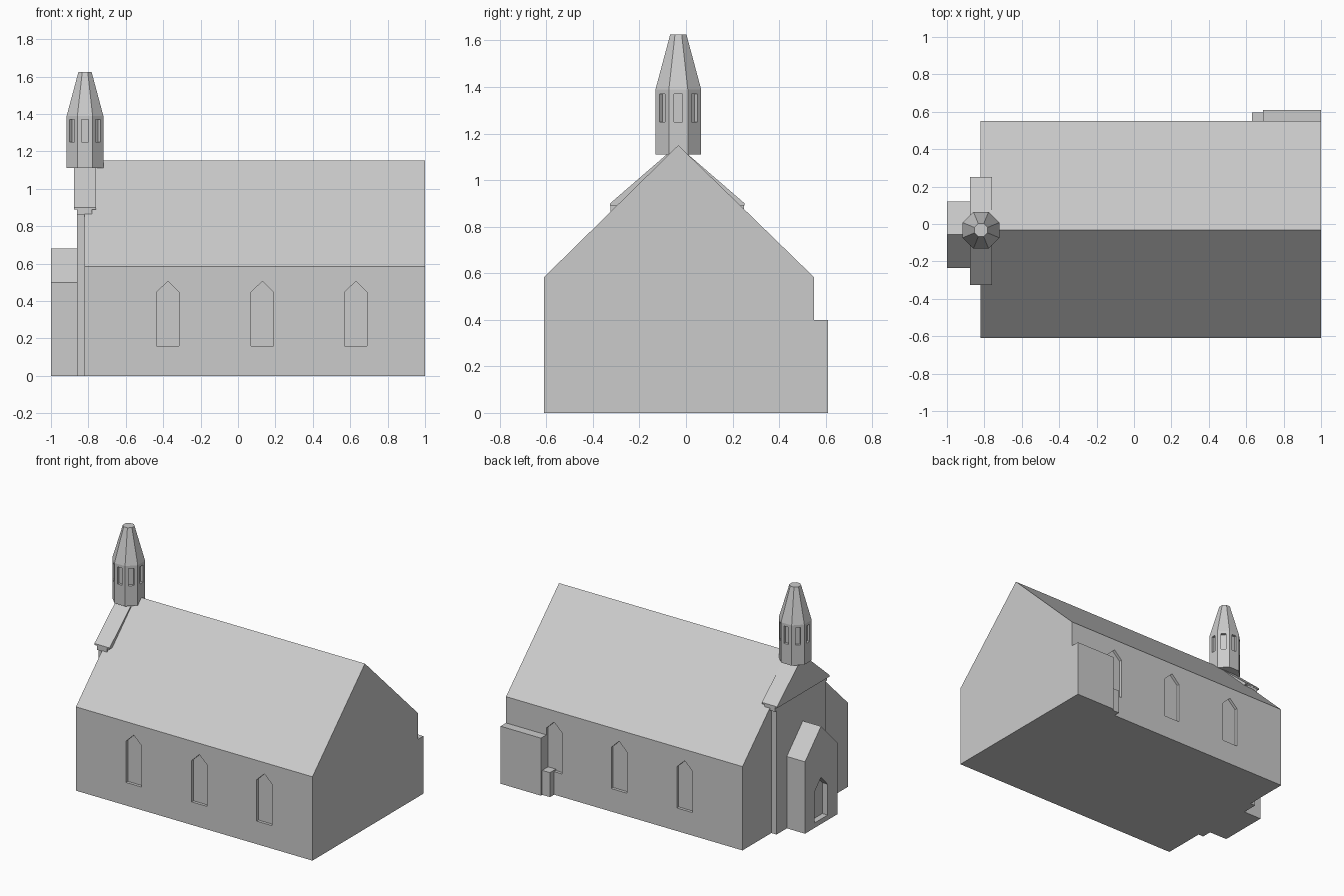
import bpy, bmesh, math
from mathutils import Matrix, Vector

if "Cube" in bpy.data.objects:
    bpy.data.objects.remove(bpy.data.objects["Cube"])

stone = bpy.data.materials.new("light grey stone")
stone.diffuse_color = (0.6, 0.6, 0.6, 1)
stone.use_nodes = True
stone.node_tree.nodes["Principled BSDF"].inputs["Base Color"].default_value = stone.diffuse_color


def add_object(name, bm):
    bmesh.ops.recalc_face_normals(bm, faces=bm.faces)
    mesh = bpy.data.meshes.new(name)
    bm.to_mesh(mesh)
    bm.free()
    mesh.materials.append(stone)
    obj = bpy.data.objects.new(name, mesh)
    bpy.context.collection.objects.link(obj)
    return obj


def extrude(bm, points, offset):
    """Closed 3D polygon pushed along an offset into a solid."""
    face = bm.faces.new([bm.verts.new(p) for p in points])
    out = bmesh.ops.extrude_face_region(bm, geom=[face])["geom"]
    moved = [v for v in out if isinstance(v, bmesh.types.BMVert)]
    bmesh.ops.translate(bm, verts=moved, vec=offset)


def profile_x(name, yz, x0, x1):
    """Solid with a y-z profile running along x."""
    bm = bmesh.new()
    extrude(bm, [(x0, y, z) for y, z in yz], (x1 - x0, 0, 0))
    return add_object(name, bm)


def gable(y0, y1, ridge, z0, eave, top):
    return [(y0, z0), (y1, z0), (y1, eave), (ridge, top), (y0, eave)]


def cut(obj, bm):
    """Carve the solids of bm out of obj."""
    cutter = add_object("cutter", bm)
    cutter.hide_render = True
    mod = obj.modifiers.new("cut", 'BOOLEAN')
    mod.operation = 'DIFFERENCE'
    mod.solver = 'EXACT'
    mod.object = cutter
    bpy.context.view_layer.objects.active = obj
    bpy.ops.object.modifier_apply(modifier=mod.name)
    bpy.data.objects.remove(cutter)


# Nave with three pointed window recesses in each long wall
FRONT, BACK, RIDGE, DEPTH = -0.61, 0.55, -0.033, 0.02
nave = profile_x("nave", gable(FRONT, BACK, RIDGE, 0, 0.583, 1.15), -0.82, 1.0)
bm = bmesh.new()
for cx in (-0.375, 0.13, 0.63):
    shape = gable(cx - 0.06, cx + 0.06, cx, 0.16, 0.447, 0.505)
    for y0, y1 in ((FRONT - 0.05, FRONT + DEPTH), (BACK + 0.05, BACK - DEPTH)):
        extrude(bm, [(x, y0, z) for x, z in shape], (0, y1 - y0, 0))
cut(nave, bm)

# Low annex behind, with a step beside it
profile_x("annex", [(0.5, 0), (0.61, 0), (0.61, 0.4), (0.5, 0.4)], 0.69, 1.0)
profile_x("annex_step", [(0.5, 0), (0.595, 0), (0.595, 0.17), (0.5, 0.17)], 0.63, 0.69)

# Raised end wall carrying the bell turret, with its corbels and coping
MID = -0.037
profile_x("end_wall", gable(MID - 0.27, MID + 0.27, MID, 0, 0.88, 1.11), -0.86, -0.80)
profile_x("corbel", gable(MID - 0.287, MID + 0.287, MID, 0.86, 0.89, 1.13), -0.86, -0.78)
profile_x("coping", gable(MID - 0.289, MID + 0.289, MID, 0.89, 0.9, 1.15), -0.877, -0.76)

# Porch with a pointed doorway
porch = profile_x("porch", gable(-0.235, 0.12, -0.056, 0, 0.5, 0.68), -1.0, -0.84)
bm = bmesh.new()
door = gable(-0.128, 0.016, -0.056, 0.035, 0.25, 0.325)
extrude(bm, [(-1.05, y, z) for y, z in door], (0.09, 0, 0))
cut(porch, bm)

# Octagonal bell turret with a truncated spire
centre = Vector((-0.818, -0.033, 0))
bm = bmesh.new()
rings = []
for flat, z in ((0.098, 1.11), (0.098, 1.39), (0.035, 1.625)):
    r = flat / math.cos(math.pi / 8)
    rings.append([bm.verts.new(centre + Vector((
        r * math.cos((k + 0.5) * math.pi / 4),
        r * math.sin((k + 0.5) * math.pi / 4), z))) for k in range(8)])
for low, high in zip(rings, rings[1:]):
    for k in range(8):
        n = (k + 1) % 8
        bm.faces.new((low[k], low[n], high[n], high[k]))
bm.faces.new(rings[0])
bm.faces.new(rings[-1])
turret = add_object("bell_turret", bm)

# Belfry openings, one recess per side
bm = bmesh.new()
for k in range(8):
    place = (Matrix.Translation(centre) @ Matrix.Rotation(k * math.pi / 4, 4, 'Z')
             @ Matrix.Translation((0.10, 0, 1.31)) @ Matrix.Diagonal((0.04, 0.035, 0.12, 1)))
    bmesh.ops.create_cube(bm, size=1, matrix=place)
cut(turret, bm)
